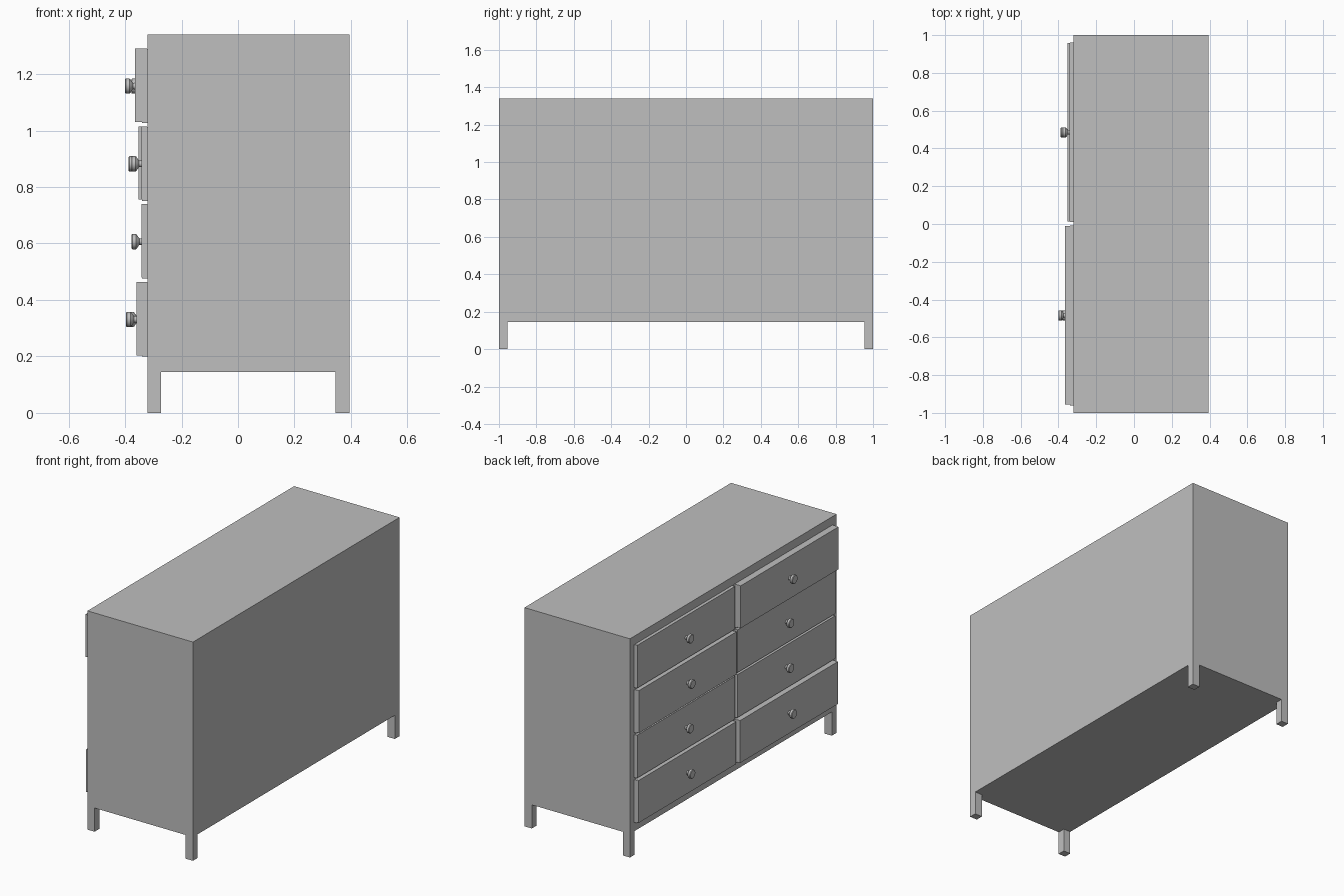
import bpy, bmesh, math
from mathutils import Matrix

cube = bpy.data.objects.get("Cube")
if cube:
    bpy.data.objects.remove(cube, do_unlink=True)

grey = bpy.data.materials.new("plain_grey")
grey.use_nodes = True
colour = (0.52, 0.52, 0.52, 1)
grey.diffuse_color = colour
grey.node_tree.nodes["Principled BSDF"].inputs["Base Color"].default_value = colour


def finish(name, bm):
    mesh = bpy.data.meshes.new(name)
    bmesh.ops.recalc_face_normals(bm, faces=bm.faces)
    bm.to_mesh(mesh)
    bm.free()
    mesh.materials.append(grey)
    obj = bpy.data.objects.new(name, mesh)
    bpy.context.collection.objects.link(obj)
    return obj


def box(name, x, y, z):
    bm = bmesh.new()
    mid = [(a + b) / 2 for a, b in (x, y, z)]
    size = [b - a for a, b in (x, y, z)]
    bmesh.ops.create_cube(bm, size=1, matrix=Matrix.Translation(mid) @ Matrix.Diagonal((*size, 1)))
    return finish(name, bm)


def knob(name, x, y, z):
    # Turned profile: distance out from the drawer, radius
    profile = [(0, 0), (0, 0.012), (0.008, 0.011), (0.018, 0.025),
               (0.021, 0.027), (0.033, 0.027), (0.036, 0.024), (0.036, 0)]
    bm = bmesh.new()
    verts = [bm.verts.new((x - d, y + r, z)) for d, r in profile]
    edges = [bm.edges.new(pair) for pair in zip(verts, verts[1:])]
    bmesh.ops.spin(bm, geom=verts + edges, cent=(x, y, z), axis=(1, 0, 0),
                   angle=math.tau, steps=24)
    bmesh.ops.remove_doubles(bm, verts=bm.verts, dist=0.0001)
    obj = finish(name, bm)
    obj.data.shade_smooth()
    obj.data.set_sharp_from_angle(angle=math.radians(30))


# Carcass
back, face = 0.395, -0.32
box("cabinet_body", (face, back), (-1, 1), (0.145, 1.34))

# Corner legs, running into the underside
for xname, xs in (("drawer_side", (face, face + 0.048)), ("rear_side", (back - 0.05, back))):
    for yname, ys in (("near", (-1, -0.954)), ("far", (0.954, 1))):
        box(f"leg_{xname}_{yname}", xs, ys, (0, 0.145))

# Drawers: a fixed surround plate, a front pulled out by its own amount, a knob
columns = {
    "near": ((-0.96, -0.008), (0.36, 0.341, 0.342, 0.364)),
    "far": ((0.01, 0.96), (0.350, 0.341, 0.352, 0.342)),
}
for side, (ys, pulls) in columns.items():
    for row, pull in enumerate(pulls):
        bottom = 0.2 + row * 0.2755
        top = bottom + 0.262
        box(f"drawer_plate_{side}_{row}", (-0.34, face), ys, (bottom, top))
        box(f"drawer_front_{side}_{row}", (-pull, -0.323),
            (ys[0] + 0.004, ys[1] - 0.002), (bottom + 0.004, top + 0.002))
        knob(f"knob_{side}_{row}", -pull, sum(ys) / 2, (bottom + top) / 2)
